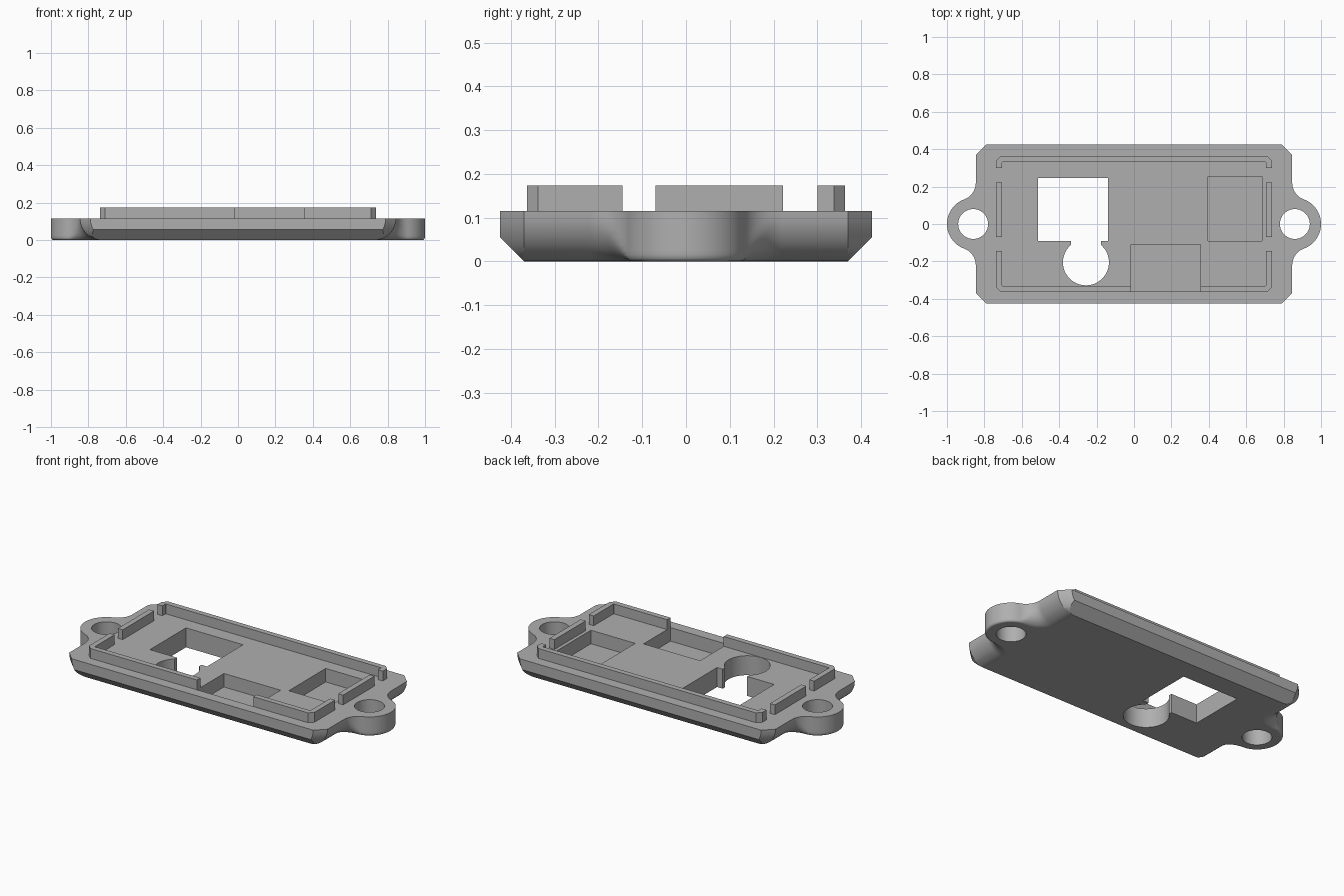
import bpy, bmesh
from math import sin, cos, atan2, pi, sqrt, radians

if "Cube" in bpy.data.objects:
    bpy.data.objects.remove(bpy.data.objects["Cube"])

grey = bpy.data.materials.new("plain grey")
grey.use_nodes = True
grey.diffuse_color = (0.43, 0.43, 0.43, 1)
grey.node_tree.nodes["Principled BSDF"].inputs["Base Color"].default_value = grey.diffuse_color

TOP, RIM_TOP, FLOOR = 0.115, 0.173, 0.035
BIG, SMALL = 0.115, 0.015          # bottom rounding on the ends and on the lugs
LUG_X, LUG_R = 0.86, 0.14


def loft(name, rings):
    """Solid from a stack of matching outlines given as (z, points)."""
    bm = bmesh.new()
    loops = [[bm.verts.new((x, y, z)) for x, y in pts] for z, pts in rings]
    n = len(loops[0])
    bm.faces.new(loops[0][::-1])
    bm.faces.new(loops[-1])
    for a, b in zip(loops, loops[1:]):
        for i in range(n):
            j = (i + 1) % n
            bm.faces.new((a[i], a[j], b[j], b[i]))
    bmesh.ops.remove_doubles(bm, verts=bm.verts, dist=0.0001)
    bmesh.ops.recalc_face_normals(bm, faces=bm.faces)
    mesh = bpy.data.meshes.new(name)
    bm.to_mesh(mesh)
    bm.free()
    mesh.materials.append(grey)
    ob = bpy.data.objects.new(name, mesh)
    bpy.context.collection.objects.link(ob)
    return ob


def box(name, x0, x1, y0, y1, z0, z1):
    pts = [(x0, y0), (x1, y0), (x1, y1), (x0, y1)]
    return loft(name, [(z0, pts), (z1, pts)])


def cylinder(name, x, y, r, z0, z1, n=48):
    pts = [(x + r * cos(2 * pi * i / n), y + r * sin(2 * pi * i / n)) for i in range(n)]
    return loft(name, [(z0, pts), (z1, pts)])


def select(ob):
    bpy.ops.object.select_all(action='DESELECT')
    ob.select_set(True)
    bpy.context.view_layer.objects.active = ob


def cut(ob, cutters):
    for c in cutters:
        mod = ob.modifiers.new("cut", 'BOOLEAN')
        mod.operation, mod.solver, mod.object = 'DIFFERENCE', 'EXACT', c
        select(ob)
        bpy.ops.object.modifier_apply(modifier=mod.name)


def quarter(z):
    """One quarter of the plate outline at height z."""
    def inset(r):
        return r - sqrt(max(0, r * r - (r - z) ** 2)) if z < r else 0

    cx, cy = 0.94, 0.22                       # centre of the concave neck
    dx, dy = cx - LUG_X, cy
    nr = sqrt(dx * dx + dy * dy) - LUG_R
    join = atan2(dy, dx)
    pts = []
    for i in range(15):                       # lug
        a = join * i / 14
        r = LUG_R - inset(SMALL)
        pts.append((LUG_X + r * cos(a), r * sin(a)))
    for i in range(1, 13):                    # neck, with rounding that grows
        t = i / 12
        a = join * (1 - t)
        r = nr + inset(SMALL + (BIG - SMALL) * t * t * (3 - 2 * t))
        pts.append((cx - r * cos(a), cy - r * sin(a)))
    d, c = inset(BIG), max(0, 0.055 - z)      # end and clipped corner
    pts.append((0.845 - d, 0.37))
    pts.append((0.79 - d + c, 0.425 - c))
    return pts


def outline(z):
    q = quarter(z)
    half = [(x, -y) for x, y in q[::-1]] + q[1:]
    return half + [(-x, -y) for x, y in half]


# Base plate with mounting lugs
levels = [0, 0.001, 0.003, 0.007, 0.015, 0.025, 0.038, 0.055, 0.075, 0.095, TOP]
plate = loft("base_plate", [(z, outline(z)) for z in levels])

# Raised rim
def rim_outline(x, y, c):
    return [(x - c, -y), (x, -y + c), (x, y - c), (x - c, y),
            (c - x, y), (-x, y - c), (-x, c - y), (c - x, -y)]

rim_pts, inner_pts = rim_outline(0.737, 0.363, 0.025), rim_outline(0.705, 0.331, 0.003)
rim = loft("raised_rim", [(TOP - 0.002, rim_pts), (RIM_TOP, rim_pts)])

# Cutters: pockets, window, keyhole and screw holes
front_pocket = box("front_pocket_cutter", -0.015, 0.355, -0.362, -0.11, FLOOR, 0.3)
plate_cutters = [
    front_pocket,
    box("side_pocket_cutter", 0.395, 0.685, -0.09, 0.255, FLOOR, 0.3),
    box("window_cutter", -0.513, -0.14, -0.09, 0.247, -0.1, 0.3),
    box("keyhole_neck_cutter", -0.337, -0.177, -0.12, -0.08, -0.1, 0.3),
    cylinder("keyhole_cutter", -0.257, -0.205, 0.123, -0.1, 0.3),
] + [cylinder("screw_hole_cutter", s * LUG_X, 0, 0.08, -0.1, 0.3) for s in (-1, 1)]
rim_cutters = [
    loft("rim_inside_cutter", [(0, inner_pts), (0.3, inner_pts)]),
    box("rim_front_gap_cutter", -0.015, 0.355, -0.5, -0.2, 0, 0.3),
    box("rim_rear_gap_cutter", -0.9, 0.9, 0.222, 0.3, 0, 0.3),
    box("rim_near_gap_cutter", -0.9, 0.9, -0.145, -0.07, 0, 0.3),
]
cut(plate, plate_cutters)
cut(rim, rim_cutters)
for c in plate_cutters + rim_cutters:
    bpy.data.objects.remove(c)

# Smooth rounded walls, crisp edges
select(plate)
bpy.ops.object.shade_smooth_by_angle(angle=radians(28))
weighted = plate.modifiers.new("flat_faces", 'WEIGHTED_NORMAL')
weighted.keep_sharp = True
